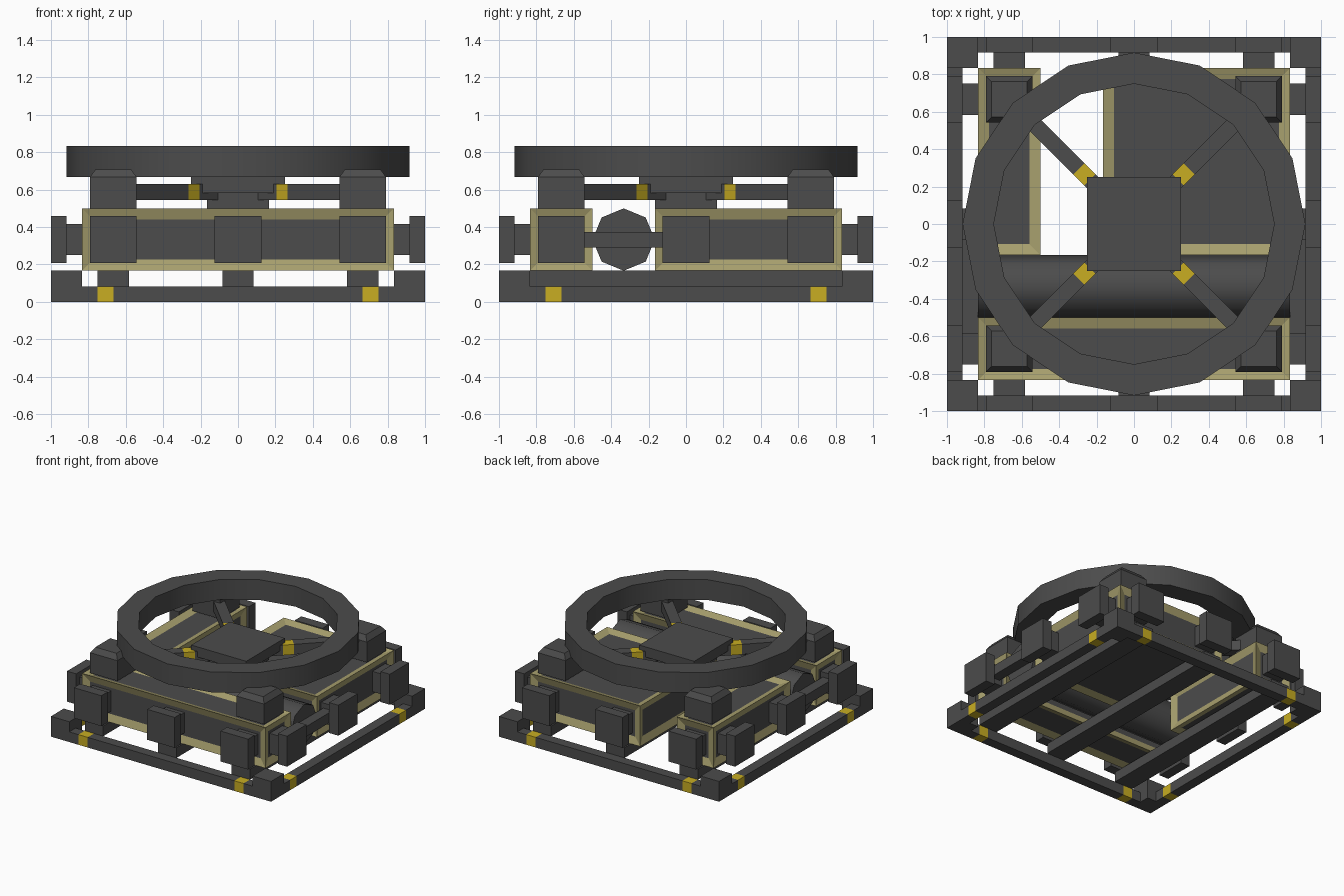
import bpy, bmesh, math
from mathutils import Matrix, Vector

if "Cube" in bpy.data.objects:
    bpy.data.objects.remove(bpy.data.objects["Cube"])

U = 1 / 12  # the model's grid module


def material(name, rgb):
    m = bpy.data.materials.new(name)
    m.diffuse_color = (*rgb, 1)
    m.use_nodes = True
    m.node_tree.nodes["Principled BSDF"].inputs["Base Color"].default_value = m.diffuse_color
    return m


DARK = material("dark grey", (0.072, 0.072, 0.072))
KHAKI = material("khaki", (0.39, 0.35, 0.155))
YELLOW = material("yellow", (0.58, 0.42, 0.016))


def finish(bm, name, *mats):
    bmesh.ops.recalc_face_normals(bm, faces=bm.faces)
    me = bpy.data.meshes.new(name)
    bm.to_mesh(me)
    bm.free()
    for m in mats:
        me.materials.append(m)
    ob = bpy.data.objects.new(name, me)
    bpy.context.collection.objects.link(ob)
    return ob


def add_box(bm, lo, hi, turn=0.0):
    lo, hi = Vector(lo), Vector(hi)
    mat = (Matrix.Rotation(turn, 4, 'Z') @ Matrix.Translation((lo + hi) / 2)
           @ Matrix.Diagonal((*(hi - lo), 1)))
    return bmesh.ops.create_cube(bm, size=1, matrix=mat)["verts"]


def boxes(name, mat, items):
    bm = bmesh.new()
    for it in items:
        add_box(bm, *it)
    return finish(bm, name, mat)


def smooth(ob, angle):
    bpy.ops.object.select_all(action='DESELECT')
    ob.select_set(True)
    bpy.context.view_layer.objects.active = ob
    bpy.ops.object.shade_smooth_by_angle(angle=math.radians(angle))


QUARTERS = [i * math.pi / 2 for i in range(4)]

# base: corner blocks, and rails split around the yellow clamps
boxes("base_corners", DARK, [((10*U, 10*U, 0), (1, 1, 2*U), a) for a in QUARTERS])
rails, clamps = [], []
for a in QUARTERS:
    for x0, x1 in ((-10, -9), (-8, 8), (9, 10)):
        rails.append(((x0*U, -1, 0), (x1*U, -11*U, U), a))
    for x0 in (-9, 8):
        clamps.append(((x0*U, -1, 0), ((x0 + 1)*U, -11*U, U), a))
boxes("base_rails", DARK, rails)
boxes("rail_clamps", YELLOW, clamps)
boxes("cross_beams", DARK,
      [((x*U - U, -11*U, U), (x*U + U, 11*U, 2*U)) for x in (-8, 0, 8)])


# body modules: khaki frames with recessed dark panels
def module(name, lo, hi):
    bm = bmesh.new()
    add_box(bm, lo, hi)
    inner = list(bm.faces)
    bmesh.ops.inset_individual(bm, faces=inner, thickness=U, depth=-0.02)
    for f in inner:
        f.material_index = 1
    finish(bm, name, KHAKI, DARK)


module("front_module", (-10*U, -10*U, 2*U), (10*U, -6*U, 6*U))
module("left_module", (-10*U, -2*U, 2*U), (-6*U, 10*U, 6*U))
module("main_module", (-2*U, -2*U, 2*U), (10*U, 10*U, 6*U))

# side pads with their short connectors
pads, links = [], []
for a in QUARTERS:
    for x in (-8*U, 0, 8*U):
        pads.append(((x - 1.5*U, -1, 2.5*U), (x + 1.5*U, -11*U, 5.5*U), a))
        links.append(((x - U, -11*U, 3*U), (x + U, -9.6*U, 5*U), a))
boxes("side_pads", DARK, pads)
boxes("pad_connectors", DARK, links)

# bars bridging the cylinder ends
boxes("end_bars", DARK, [((s*10.5*U - U/2, -8*U, 3.5*U), (s*10.5*U + U/2, 0, 4.5*U))
                         for s in (-1, 1)])

# horizontal cylinder
bm = bmesh.new()
bmesh.ops.create_cone(bm, cap_ends=True, segments=8, radius1=2*U, radius2=2*U, depth=20*U,
                      matrix=Matrix.Translation((0, -4*U, 4*U)) @ Matrix.Rotation(math.pi/2, 4, 'Y'))
smooth(finish(bm, "cylinder", DARK), 50)

# corner posts with chamfered tops
bm = bmesh.new()
for sx in (-1, 1):
    for sy in (-1, 1):
        c = Vector((sx*8*U, sy*8*U, 0))
        h = Vector((1.5*U, 1.5*U, 0))
        add_box(bm, c - h + Vector((0, 0, 6*U)), c + h + Vector((0, 0, 8*U)))
bm.normal_update()
tops = [f for f in bm.faces if f.calc_center_median().z > 7.9*U]
bmesh.ops.inset_individual(bm, faces=tops, thickness=U/2, depth=U/2)
finish(bm, "corner_posts", DARK)

# large top ring
bm = bmesh.new()
N = 16
rows = []
for i in range(N):
    a = 2*math.pi*i/N
    rows.append([bm.verts.new((r*math.cos(a), r*math.sin(a), z))
                 for r, z in ((11*U, 8*U), (11*U, 10*U), (9*U, 10*U), (9*U, 8*U))])
for i in range(N):
    p, q = rows[i], rows[(i + 1) % N]
    for k in range(4):
        bm.faces.new((p[k], q[k], q[(k + 1) % 4], p[(k + 1) % 4]))
smooth(finish(bm, "top_ring", DARK), 30)

# hub, pedestal and diagonal spokes with yellow collars
boxes("hub", DARK, [((-3*U, -3*U, 7*U), (3*U, 3*U, 8*U)),
                    ((-2*U, -2*U, 6*U), (2*U, 2*U, 7*U))])
DIAGONALS = [a + math.pi/4 for a in QUARTERS]
Z0, Z1 = 6.55*U, 7.55*U
spokes = []
for a in DIAGONALS:
    spokes += [((2*U, -U/2, Z0), (4*U, U/2, Z1), a), ((5*U, -U/2, Z0), (10*U, U/2, Z1), a)]
boxes("spokes", DARK, spokes)
boxes("spoke_collars", YELLOW, [((4*U, -U/2, Z0), (5*U, U/2, Z1), a) for a in DIAGONALS])
